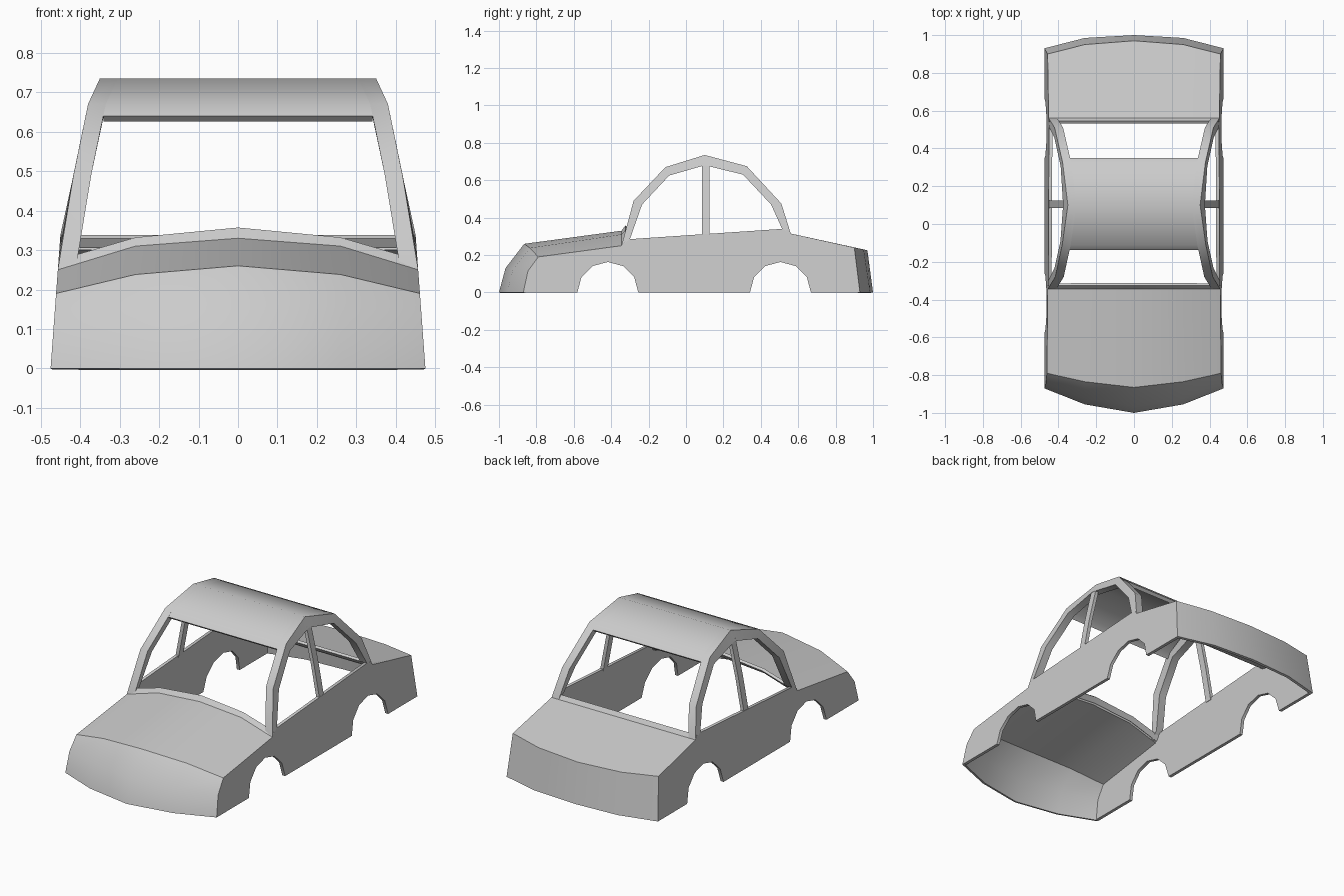
import bpy, bmesh, math
from mathutils import Vector

if "Cube" in bpy.data.objects:
    bpy.data.objects.remove(bpy.data.objects["Cube"])

paint = bpy.data.materials.new("body_grey")
paint.use_nodes = True
GREY = (0.6, 0.6, 0.6, 1)
paint.diffuse_color = GREY
paint.node_tree.nodes["Principled BSDF"].inputs["Base Color"].default_value = GREY

# Half width of the body at each height
WIDTHS = [(0, .475), (.34, .45), (.49, .417), (.67, .38), (.735, .35)]


def half_width(z):
    for (z0, w0), (z1, w1) in zip(WIDTHS, WIDTHS[1:]):
        if z <= z1:
            break
    return w0 + (w1 - w0) * (z - z0) / (z1 - z0)


def shell(name, points, faces, thickness=0.015, push=None):
    """Closed thin solid: a sheet, its inner copy and the rim between them."""
    bm = bmesh.new()
    outer = [bm.verts.new(p) for p in points]
    for f in faces:
        bm.faces.new([outer[i] for i in f])
    bm.normal_update()
    bm.verts.index_update()
    sheet = list(bm.faces)
    rim = [e.link_loops[0] for e in bm.edges if e.is_boundary]
    rim = [(l.vert.index, l.link_loop_next.vert.index) for l in rim]
    inner = [bm.verts.new(v.co + (push if push else -v.normal * thickness)) for v in outer]
    for f in sheet:
        bm.faces.new([inner[v.index] for v in reversed(f.verts)])
    for a, b in rim:
        bm.faces.new((outer[b], outer[a], inner[a], inner[b]))
    bmesh.ops.recalc_face_normals(bm, faces=bm.faces[:])
    mesh = bpy.data.meshes.new(name)
    bm.to_mesh(mesh)
    bm.free()
    mesh.materials.append(paint)
    obj = bpy.data.objects.new(name, mesh)
    bpy.context.collection.objects.link(obj)
    bpy.ops.object.select_all(action="DESELECT")
    obj.select_set(True)
    bpy.context.view_layer.objects.active = obj
    bpy.ops.object.shade_smooth_by_angle(angle=math.radians(35))


def strip_faces(rows, cols):
    return [(r * cols + c, r * cols + c + 1, (r + 1) * cols + c + 1, (r + 1) * cols + c)
            for r in range(rows - 1) for c in range(cols - 1)]


def panel(name, rows):
    """Crowned panel; each row gives (y, z) at the edge, the shoulder and the centre."""
    points = []
    for edge, shoulder, centre in rows:
        w = half_width(edge[1])
        points += [(x, *p) for x, p in zip((-w, -.26, 0, .26, w),
                                           (edge, shoulder, centre, shoulder, edge))]
    shell(name, points, strip_faces(len(rows), 5))


def side_pair(name, profile, faces, depth):
    """Side part from (y, z) points that follows the body width, on both sides."""
    for side, s in (("left", 1), ("right", -1)):
        points = [(s * half_width(z), y, z) for y, z in profile]
        shell(f"{side}_{name}", points, faces, push=Vector((-s * depth, 0, 0)))


# Nose and hood, ending in a raised cowl lip
nose_top = ((-.79, .19), (-.835, .238), (-.865, .26))
hood_back = ((-.345, .25), (-.345, .31), (-.345, .33))
panel("nose", [((-.87, 0), (-.955, 0), (-1, 0)),
               ((-.845, .115), (-.925, .125), (-.965, .13)),
               nose_top])
panel("hood", [nose_top, hood_back])
panel("cowl_lip", [hood_back, ((-.325, .275), (-.325, .332), (-.325, .357))])

# Trunk lid with front lip, and tail panel
trunk_front = ((.56, .315),) * 3
tail_top = ((.9, .24), (.95, .23), (.97, .225))
panel("trunk_lip", [((.545, .338),) * 3, trunk_front])
panel("trunk_lid", [trunk_front, tail_top])
panel("tail", [tail_top, ((.93, 0), (.985, 0), (1, 0))])


# Body sides with wheel openings
def wheel_opening(y, radius=.163):
    return [(y - radius * math.cos(a), radius * math.sin(a))
            for a in (math.pi * i / 6 for i in range(7))]


side = [(-.87, 0), *wheel_opening(-.418), *wheel_opening(.505),
        (.93, 0), (.9, .24), (.56, .315), (.515, .34),
        (-.3, .285), (-.345, .25), (-.79, .19), (-.845, .115)]
side_pair("body_side", side, [range(len(side))], .018)

# Window arches
arch_outer = [(-.345, .25), (-.28, .49), (-.11, .67), (.1, .735),
              (.325, .675), (.51, .475), (.56, .315)]
arch_inner = [(-.3, .285), (-.235, .47), (-.09, .625), (.1, .68),
              (.305, .63), (.455, .47), (.515, .338)]
side_pair("window_arch", arch_inner + arch_outer, strip_faces(2, 7), .045)

# Door pillars
pillar = [(y, z) for z in (.3, .49, .69) for y in (.085, .125)]
side_pair("door_pillar", pillar, strip_faces(3, 2), .02)

# Roof between the arches
roof = []
for y, z in [(-.138, .64), *arch_outer[2:5], (.35, .648)]:
    w = half_width(z) - .045
    roof += [(-w, y, z), (w, y, z)]
shell("roof", roof, strip_faces(5, 2), .02)
